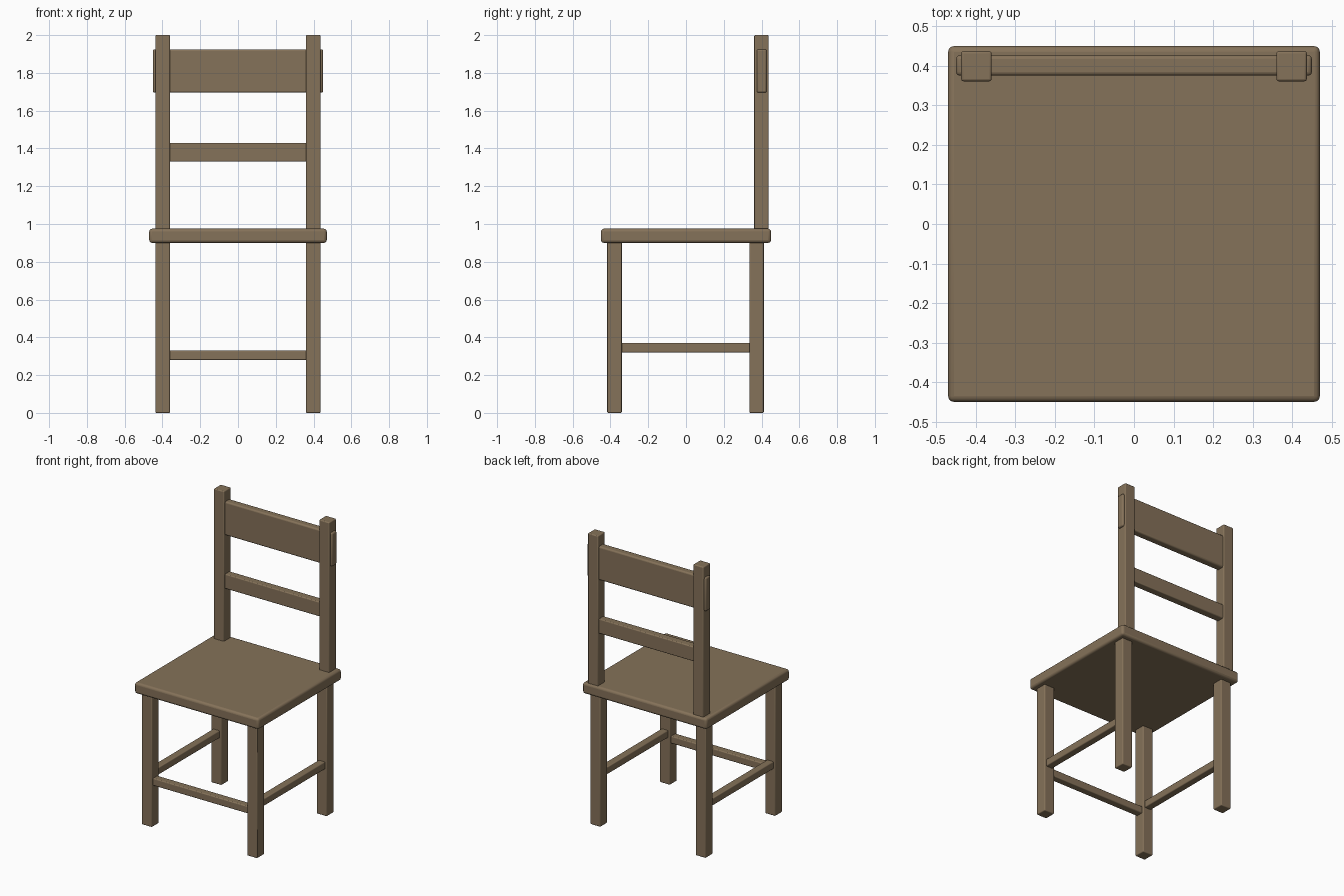
import bpy
import math

cube = bpy.data.objects.get("Cube")
if cube:
    bpy.data.objects.remove(cube, do_unlink=True)

# Single brown wood colour
wood = bpy.data.materials.new("brown wood")
wood.use_nodes = True
colour = (0.235, 0.168, 0.1, 1)
wood.diffuse_color = colour
wood.node_tree.nodes["Principled BSDF"].inputs["Base Color"].default_value = colour


def board(name, x, y, z, bevel):
    """Soft-edged wooden block from (min, max) ranges on each axis."""
    ranges = (x, y, z)
    bpy.ops.mesh.primitive_cube_add(size=1, location=[sum(r) / 2 for r in ranges])
    obj = bpy.context.object
    obj.name = name
    obj.scale = [r[1] - r[0] for r in ranges]
    bpy.ops.object.transform_apply(location=False, rotation=False, scale=True)
    obj.data.materials.append(wood)
    mod = obj.modifiers.new("soft edges", "BEVEL")
    mod.width = bevel
    mod.segments = 3
    bpy.ops.object.shade_smooth_by_angle(angle=math.radians(35))
    return obj


# Seat
board("seat", (-0.47, 0.47), (-0.45, 0.45), (0.9, 0.975), 0.015)

# Legs, back posts and side stretchers on both sides
for side, s in (("left", 1), ("right", -1)):
    leg_x = sorted((0.36 * s, 0.437 * s))
    board(f"front_leg_{side}", leg_x, (-0.417, -0.34), (0, 0.92), 0.006)
    board(f"back_leg_{side}", leg_x, (0.335, 0.412), (0, 0.92), 0.006)
    board(f"back_post_{side}", leg_x, (0.361, 0.437), (0.95, 2), 0.006)
    board(f"side_stretcher_{side}", sorted((0.374 * s, 0.424 * s)),
          (-0.36, 0.36), (0.32, 0.37), 0.006)

# Front stretcher and backrest rails
board("front_stretcher", (-0.38, 0.38), (-0.403, -0.353), (0.28, 0.33), 0.006)
board("middle_rail", (-0.38, 0.38), (0.375, 0.427), (1.33, 1.43), 0.006)
board("top_rail", (-0.45, 0.45), (0.375, 0.427), (1.695, 1.925), 0.01)
